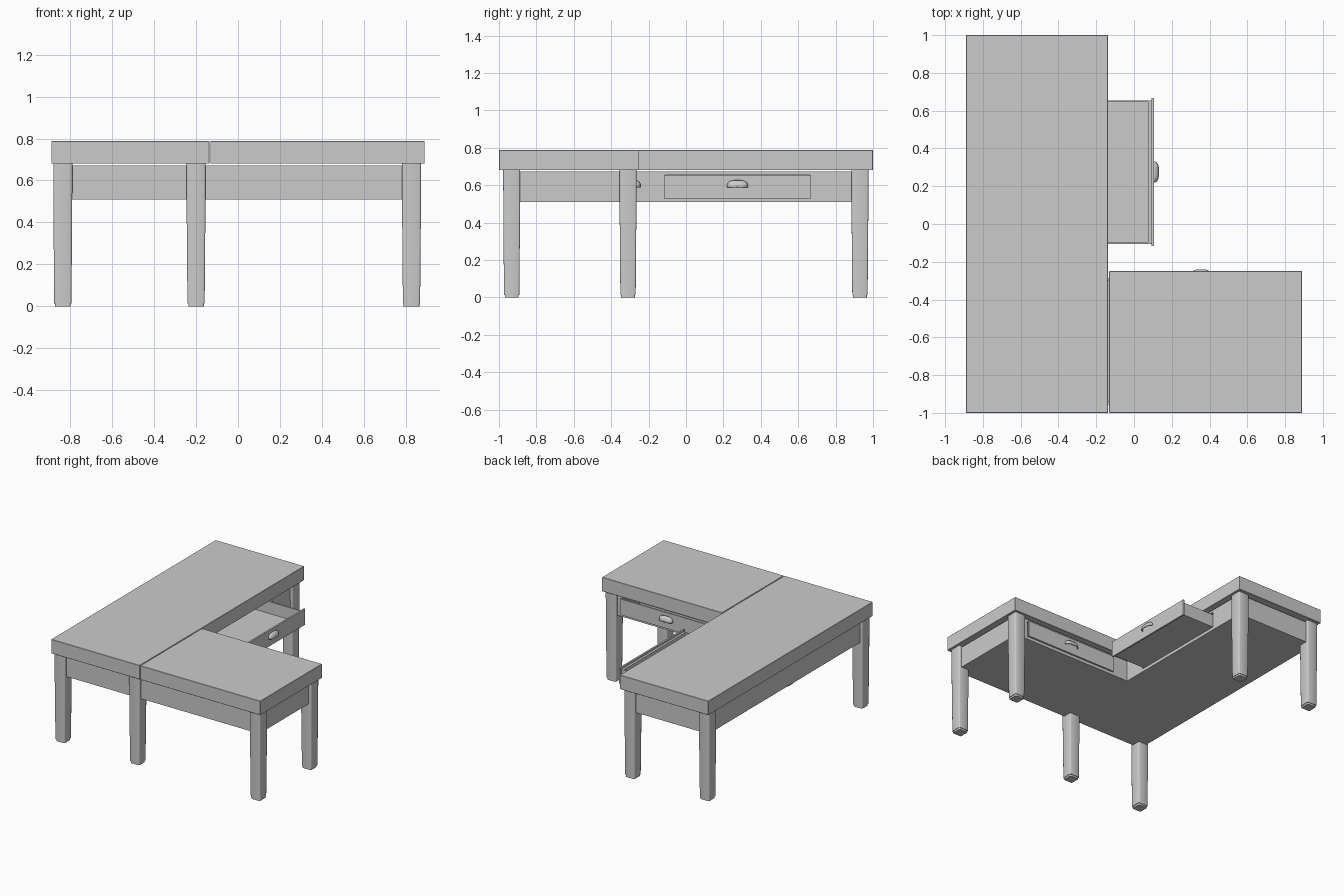
import bpy, bmesh, math
from mathutils import Matrix, Vector

if "Cube" in bpy.data.objects:
    bpy.data.objects.remove(bpy.data.objects["Cube"])


def finish(bm, name, smooth=None):
    bmesh.ops.recalc_face_normals(bm, faces=bm.faces)
    me = bpy.data.meshes.new(name)
    bm.to_mesh(me)
    bm.free()
    ob = bpy.data.objects.new(name, me)
    bpy.context.collection.objects.link(ob)
    if smooth:
        bpy.ops.object.select_all(action='DESELECT')
        ob.select_set(True)
        bpy.context.view_layer.objects.active = ob
        bpy.ops.object.shade_smooth_by_angle(angle=math.radians(smooth))
    return ob


def add_box(bm, x, y, z):
    size = [b - a for a, b in (x, y, z)]
    mid = Vector([(a + b) / 2 for a, b in (x, y, z)])
    return bmesh.ops.create_cube(
        bm, size=1, matrix=Matrix.Translation(mid) @ Matrix.Diagonal((*size, 1)))


def box(name, x, y, z, bevel=0.0):
    bm = bmesh.new()
    add_box(bm, x, y, z)
    if bevel:
        bmesh.ops.bevel(bm, geom=bm.edges[:], offset=bevel, segments=1, affect='EDGES')
    return finish(bm, name)


# Two table tops meeting in an L
TOP = (0.68, 0.788)
box("long_table_top", (-0.89, -0.137), (-1, 1), TOP, 0.002)
box("return_table_top", (-0.132, 0.89), (-1, -0.25), TOP, 0.002)


# Tapered legs with rounded corners and a small foot pad
def leg(name, x, y):
    bm = bmesh.new()
    prev = None
    for z, h in ((0.0, 0.037), (0.014, 0.037), (0.014, 0.041), (0.42, 0.0445), (0.68, 0.0455)):
        c = 0.008
        ring = []
        for k in range(4):
            for a in (0, 45, 90):
                t = math.radians(a + 90 * k)
                sx = (1, -1, -1, 1)[k]
                sy = (1, 1, -1, -1)[k]
                ring.append(bm.verts.new((sx * (h - c) + c * math.cos(t),
                                          sy * (h - c) + c * math.sin(t), z)))
        if prev:
            for i in range(12):
                j = (i + 1) % 12
                bm.faces.new((prev[i], prev[j], ring[j], ring[i]))
        else:
            bm.faces.new(ring)
        prev = ring
    bm.faces.new(prev)
    finish(bm, name, 50).location = (x, y, 0)


for i, (x, y) in enumerate([(-0.835, -0.932), (-0.2, -0.932), (0.827, -0.932),
                            (0.827, -0.31), (-0.835, 0.93), (-0.2, 0.93)]):
    leg(f"leg_{i + 1}", x, y)

# L-shaped apron case with closed bottom, open top
bm = bmesh.new()
outline = [(-0.86, -0.955), (0.85, -0.955), (0.85, -0.285), (-0.175, -0.285),
           (-0.175, 0.955), (-0.86, 0.955)]
low = [bm.verts.new((x, y, 0.51)) for x, y in outline]
high = [bm.verts.new((x, y, 0.672)) for x, y in outline]
bm.faces.new(low)
for i in range(6):
    j = (i + 1) % 6
    bm.faces.new((low[i], low[j], high[j], high[i]))
bm.normal_update()
bmesh.ops.recalc_face_normals(bm, faces=bm.faces)
if low[0].link_faces[0].calc_center_median().z < 0.52 and low[0].link_faces[0].normal.z > 0:
    bmesh.ops.reverse_faces(bm, faces=bm.faces)
me = bpy.data.meshes.new("apron_case")
bm.to_mesh(me)
bm.free()
case = bpy.data.objects.new("apron_case", me)
bpy.context.collection.objects.link(case)
sol = case.modifiers.new("thickness", 'SOLIDIFY')
sol.thickness, sol.offset, sol.use_even_offset = 0.018, -1, True

# Drawer openings cut through the aprons
for n, (x, y) in enumerate((((-0.21, -0.14), (-0.113, 0.663)),
                            ((-0.037, 0.747), (-0.32, -0.25)))):
    cutter = box(f"opening_cutter_{n + 1}", x, y, (0.533, 0.655))
    cutter.hide_render = True
    cutter.hide_set(True)
    mod = case.modifiers.new("opening", 'BOOLEAN')
    mod.operation, mod.object = 'DIFFERENCE', cutter


# Drawers: local x is width, local +y is the front
def drawer(name, loc, angle):
    w, d = 0.38, 0.50
    bm = bmesh.new()
    add_box(bm, (-w, w), (-d, -0.01), (0.538, 0.546))          # floor
    for s in (-1, 1):
        a, b = sorted((s * w, s * (w - 0.010)))
        add_box(bm, (a, b), (-d, -0.01), (0.538, 0.638))       # sides
    add_box(bm, (-w, w), (-d, -d + 0.012), (0.538, 0.638))     # back
    add_box(bm, (-w, w), (-0.03, -0.01), (0.538, 0.638))       # inner front
    add_box(bm, (-w - 0.012, w + 0.012), (-0.013, 0), (0.53, 0.652))
    body = finish(bm, name)

    # Cup pull: open-bottomed shell
    bm = bmesh.new()
    nu, nv = 16, 6
    grid = []
    for i in range(nu + 1):
        t = math.pi * i / nu
        cx = math.copysign(abs(math.cos(t)) ** 0.6, math.cos(t))
        cz = abs(math.sin(t)) ** 0.7
        row = []
        for j in range(nv + 1):
            p = math.pi / 2 * j / nv
            r = math.cos(p) ** 0.7 if j < nv else 0.0
            row.append(bm.verts.new((0.055 * cx * r, 0.026 * math.sin(p),
                                     0.588 + 0.037 * cz * r)))
        grid.append(row)
    for i in range(nu):
        for j in range(nv):
            bm.faces.new((grid[i][j], grid[i + 1][j], grid[i + 1][j + 1], grid[i][j + 1]))
    bmesh.ops.remove_doubles(bm, verts=bm.verts[:], dist=1e-5)
    pull = finish(bm, name + "_pull", 50)
    m = pull.modifiers.new("thickness", 'SOLIDIFY')
    m.thickness, m.offset = 0.004, 0
    for ob in (body, pull):
        ob.location = loc
        ob.rotation_euler.z = angle


drawer("open_drawer", (0.105, 0.275, 0), -math.pi / 2)
drawer("closed_drawer", (0.355, -0.268, 0), 0)
